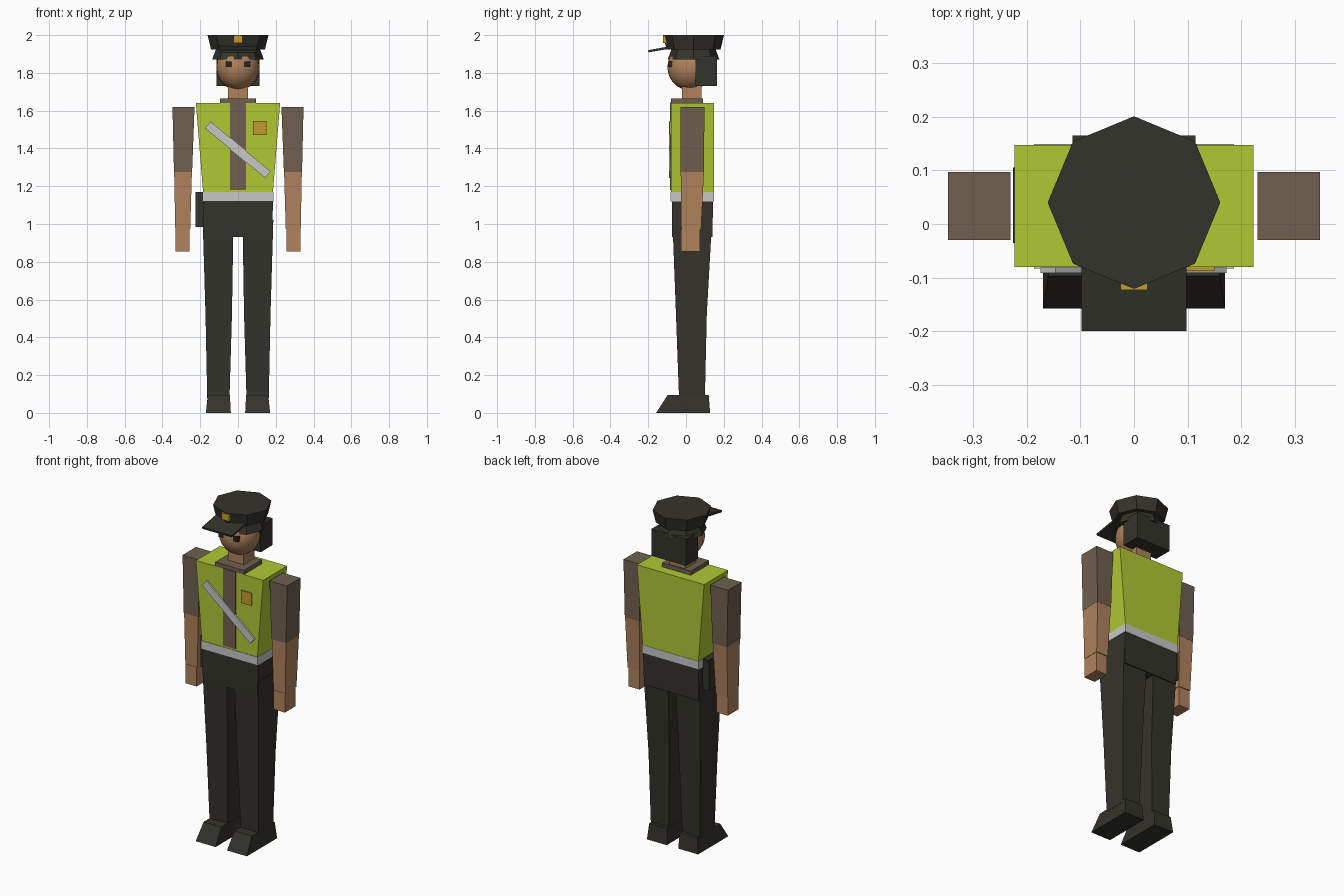
import bpy, bmesh, math
from mathutils import Matrix

if "Cube" in bpy.data.objects:
    bpy.data.objects.remove(bpy.data.objects["Cube"])


def material(name, rgb):
    m = bpy.data.materials.new(name)
    m.diffuse_color = (*rgb, 1)
    m.use_nodes = True
    m.node_tree.nodes["Principled BSDF"].inputs["Base Color"].default_value = m.diffuse_color
    return m


DARK = material("dark cloth", (0.034, 0.033, 0.025))
VEST = material("lime vest", (0.434, 0.578, 0.034))
SHIRT = material("brown shirt", (0.162, 0.117, 0.080))
SKIN = material("skin", (0.434, 0.223, 0.107))
SILVER = material("silver band", (0.578, 0.578, 0.578))
GOLD = material("gold", (0.552, 0.327, 0.026))
EYE = material("eye", (0.020, 0.019, 0.017))


def finish(bm, name, mat):
    bmesh.ops.recalc_face_normals(bm, faces=bm.faces)
    me = bpy.data.meshes.new(name)
    bm.to_mesh(me)
    bm.free()
    me.materials.append(mat)
    ob = bpy.data.objects.new(name, me)
    bpy.context.collection.objects.link(ob)
    return ob


def loft(name, mat, sections, side=1):
    """Stack of rectangles (z, x0, x1, y0, y1), low to high; side=-1 mirrors x."""
    bm = bmesh.new()
    rings = [[bm.verts.new((side * x, y, z)) for x, y in
              ((x0, y0), (x1, y0), (x1, y1), (x0, y1))]
             for z, x0, x1, y0, y1 in sections]
    bm.faces.new(rings[0])
    bm.faces.new(rings[-1])
    for a, b in zip(rings, rings[1:]):
        for i in range(4):
            j = (i + 1) % 4
            bm.faces.new((a[i], a[j], b[j], b[i]))
    return finish(bm, name, mat)


def box(name, mat, x0, x1, y0, y1, z0, z1, side=1):
    return loft(name, mat, [(z0, x0, x1, y0, y1), (z1, x0, x1, y0, y1)], side)


def octagon(name, mat, r0, r1, z0, z1, y):
    bm = bmesh.new()
    bmesh.ops.create_cone(bm, cap_ends=True, segments=8, radius1=r0, radius2=r1,
                          depth=z1 - z0,
                          matrix=Matrix.Translation((0, y, (z0 + z1) / 2)))
    return finish(bm, name, mat)


# Torso, belt band and hips
loft("vest", VEST, [(1.17, -0.185, 0.185, -0.08, 0.147),
                    (1.64, -0.223, 0.223, -0.08, 0.147)])
box("shirt_front", SHIRT, -0.042, 0.042, -0.084, -0.076, 1.18, 1.642)
box("waist_band", SILVER, -0.187, 0.187, -0.083, 0.149, 1.12, 1.17)
loft("hips", DARK, [(0.93, -0.181, 0.181, -0.074, 0.140),
                    (1.12, -0.185, 0.185, -0.074, 0.143)])
box("collar", SHIRT, -0.095, 0.095, -0.08, 0.09, 1.63, 1.665)
box("neck", SKIN, -0.052, 0.052, -0.02, 0.082, 1.65, 1.76)

# Diagonal sash, chest badge and belt pouch
sash = box("sash", SILVER, -0.207, 0.207, -0.005, 0.005, -0.0225, 0.0225)
sash.location = (-0.001, -0.086, 1.393)
sash.rotation_euler.y = math.atan2(0.265, 0.32)
box("chest_badge", GOLD, 0.08, 0.15, -0.088, -0.079, 1.47, 1.545)
box("belt_pouch", DARK, -0.226, -0.18, -0.035, 0.105, 0.985, 1.17)

# Limbs
for side, tag in ((1, "left"), (-1, "right")):
    loft(tag + "_sleeve", SHIRT, [(1.275, 0.243, 0.339, -0.03, 0.096),
                                  (1.62, 0.23, 0.347, -0.03, 0.097)], side)
    loft(tag + "_forearm", SKIN, [(0.97, 0.253, 0.332, -0.025, 0.08),
                                  (1.275, 0.244, 0.338, -0.028, 0.095)], side)
    box(tag + "_hand", SKIN, 0.256, 0.33, -0.027, 0.075, 0.855, 0.97, side)
    loft(tag + "_leg", DARK, [(0.08, 0.045, 0.163, -0.037, 0.10),
                              (0.52, 0.032, 0.172, -0.053, 0.11),
                              (1.02, 0.024, 0.187, -0.072, 0.138)], side)
    loft(tag + "_boot", DARK, [(0, 0.038, 0.17, -0.158, 0.128),
                               (0.095, 0.043, 0.16, -0.097, 0.12)], side)
    box(tag + "_eye", EYE, 0.032, 0.064, -0.094, -0.06, 1.83, 1.86, side)

# Head and hair
bm = bmesh.new()
bmesh.ops.create_uvsphere(bm, u_segments=24, v_segments=16, radius=1,
                          matrix=Matrix.Translation((0, 0.02, 1.83))
                          @ Matrix.Diagonal((0.114, 0.118, 0.122, 1)))
for f in bm.faces:
    f.smooth = True
finish(bm, "head", SKIN)
box("hair", DARK, -0.115, 0.115, 0.05, 0.165, 1.73, 1.89)

# Peaked cap
octagon("cap_band", DARK, 0.137, 0.115, 1.87, 1.93, 0.04)
octagon("cap_crown", DARK, 0.143, 0.161, 1.925, 2.0, 0.04)
visor = box("cap_visor", DARK, -0.098, 0.098, -0.135, 0.0, -0.006, 0.006)
visor.location = (0, -0.066, 1.938)
visor.rotation_euler.x = math.radians(10)
box("cap_badge", GOLD, -0.025, 0.025, -0.123, -0.1, 1.957, 1.997)
